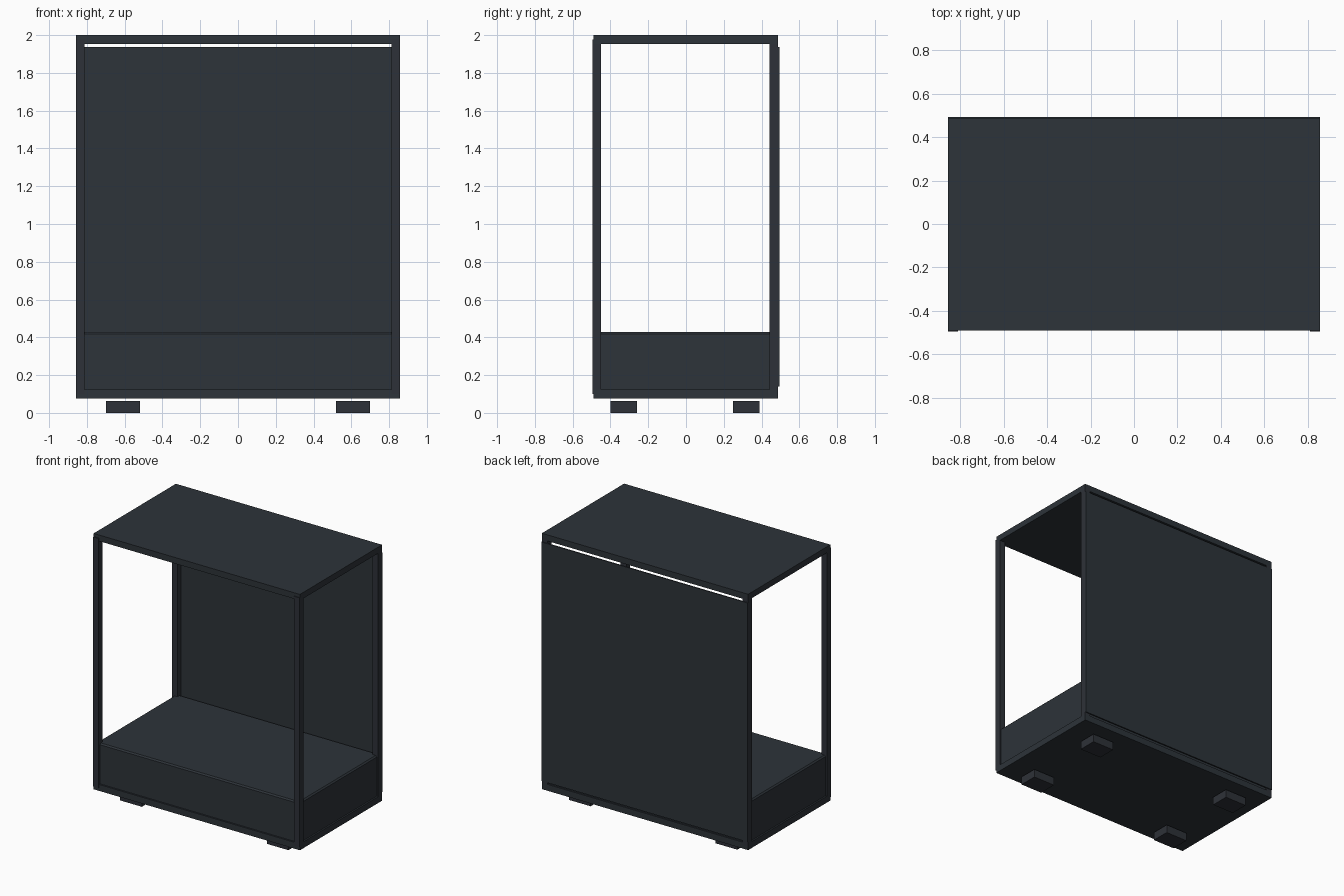
import bpy

if "Cube" in bpy.data.objects:
    bpy.data.objects.remove(bpy.data.objects["Cube"])


def material(name, rgb):
    m = bpy.data.materials.new(name)
    m.diffuse_color = (*rgb, 1)
    m.use_nodes = True
    m.node_tree.nodes["Principled BSDF"].inputs["Base Color"].default_value = m.diffuse_color
    return m


PANEL = material("dark_slate", (0.026, 0.033, 0.041))
FRAME = material("frame_charcoal", (0.027, 0.031, 0.040))


def box(name, x, y, z, mat, bevel=0.0):
    """Box spanning the (min, max) ranges x, y, z."""
    spans = (x, y, z)
    bpy.ops.mesh.primitive_cube_add(size=1, location=[(a + b) / 2 for a, b in spans])
    ob = bpy.context.object
    ob.name = name
    ob.scale = [b - a for a, b in spans]
    bpy.ops.object.transform_apply(location=False, rotation=False, scale=True)
    ob.data.materials.append(mat)
    if bevel:
        mod = ob.modifiers.new("edge", "BEVEL")
        mod.width = bevel
        mod.segments = 1
    return ob


W = 0.858            # half width of the case
F, B = -0.49, 0.487  # front and back of the case
T = 0.046            # frame thickness

# Top and bottom slabs
box("top_panel", (-W, W), (F, B), (1.954, 2.0), PANEL)
box("bottom_panel", (-W, W), (F, B), (0.076, 0.124), PANEL)

# Corner posts; the front pair stands slightly proud of the slabs
for side, s in (("left", -1), ("right", 1)):
    x = tuple(sorted((s * W, s * (W - T))))
    box(f"front_post_{side}", x, (-0.496, -0.45), (0.1, 1.976), FRAME)
    box(f"back_post_{side}", x, (0.441, B), (0.1, 1.976), FRAME)

# Lower shroud with chamfered edges, set just inside the frame
box("lower_shroud", (-W + 0.012, W - 0.012), (F + 0.012, B - 0.012),
    (0.11, 0.428), PANEL, 0.01)

# Thin back cover leaving narrow slots above and below
box("back_cover", (-W, W), (B - 0.002, 0.494), (0.14, 1.937), PANEL)

# Four feet
for side, s in (("left", -1), ("right", 1)):
    x = tuple(sorted((s * 0.52, s * 0.70)))
    box(f"front_foot_{side}", x, (-0.40, -0.26), (0, 0.062), FRAME)
    box(f"back_foot_{side}", x, (0.25, 0.39), (0, 0.062), FRAME)
